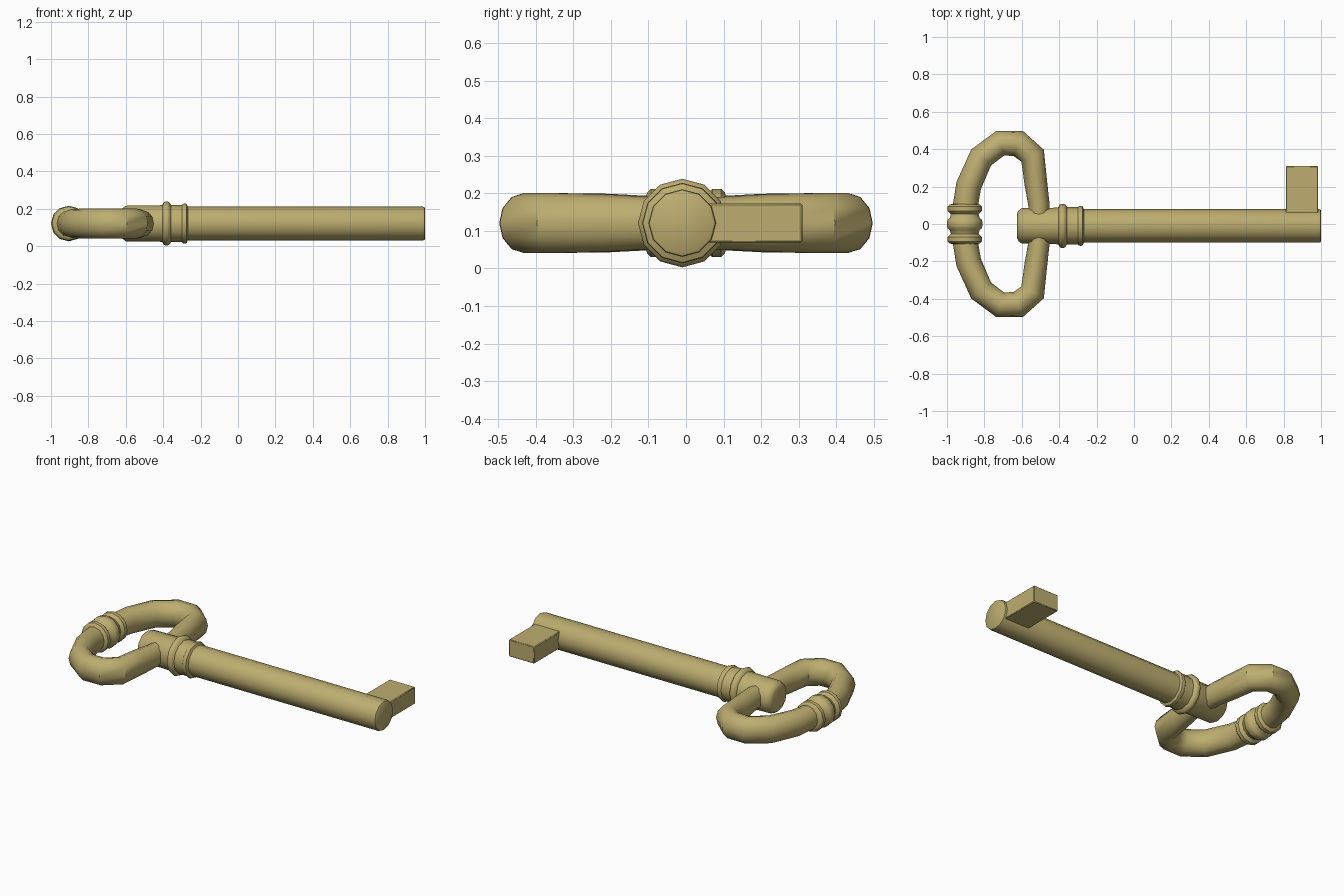
import bpy, bmesh
from math import sin, cos, tau, radians
from mathutils import Vector

if "Cube" in bpy.data.objects:
    bpy.data.objects.remove(bpy.data.objects["Cube"])

Z = 0.121
SHAFT_Y = -0.01
SIDES = 12

brass = bpy.data.materials.new("aged_brass")
brass.diffuse_color = (0.51, 0.42, 0.16, 1)
brass.use_nodes = True
brass.node_tree.nodes["Principled BSDF"].inputs["Base Color"].default_value = brass.diffuse_color


def finish(name, bm):
    bmesh.ops.recalc_face_normals(bm, faces=bm.faces)
    mesh = bpy.data.meshes.new(name)
    bm.to_mesh(mesh)
    bm.free()
    mesh.shade_smooth()
    mesh.set_sharp_from_angle(angle=radians(40))
    mesh.materials.append(brass)
    obj = bpy.data.objects.new(name, mesh)
    bpy.context.collection.objects.link(obj)
    return obj


def loft(name, stations, tangents, closed=False):
    """Skin elliptical rings; station = (x, y, width radius, height radius)."""
    bm = bmesh.new()
    rings = []
    for (x, y, rw, rh), t in zip(stations, tangents):
        side = Vector((-t.y, t.x, 0)).normalized()
        c = Vector((x, y, Z))
        rings.append([bm.verts.new(c + side * rw * sin(tau * i / SIDES)
                                   + Vector((0, 0, rh * cos(tau * i / SIDES))))
                      for i in range(SIDES)])
    n = len(rings)
    for k in range(n if closed else n - 1):
        a, b = rings[k], rings[(k + 1) % n]
        for i in range(SIDES):
            j = (i + 1) % SIDES
            bm.faces.new((a[i], a[j], b[j], b[i]))
    if not closed:
        bm.faces.new(rings[0])
        bm.faces.new(rings[-1])
    return finish(name, bm)


# Shaft, stem head and the two collar rings as one turned profile along x
profile = [(-0.625, 0.065), (-0.618, 0.081), (-0.60, 0.095), (-0.42, 0.097),
           (-0.405, 0.100), (-0.397, 0.113), (-0.387, 0.118), (-0.377, 0.118),
           (-0.367, 0.113), (-0.358, 0.100), (-0.30, 0.100), (-0.295, 0.105),
           (-0.285, 0.107), (-0.275, 0.105), (-0.268, 0.090), (0.988, 0.090),
           (0.996, 0.088), (1.0, 0.082)]
loft("shaft", [(x, SHAFT_Y, r, r) for x, r in profile], [Vector((1, 0, 0))] * len(profile))

# Bow: closed loop mirrored across y = 0
half = [(-0.508, 0.10, 0.057, 0.070), (-0.525, 0.22, 0.061, 0.077),
        (-0.542, 0.365, 0.068, 0.080), (-0.618, 0.430, 0.071, 0.080),
        (-0.715, 0.432, 0.069, 0.080), (-0.817, 0.356, 0.068, 0.080),
        (-0.884, 0.205, 0.068, 0.078), (-0.903, 0.09, 0.067, 0.072)]
path = half + [(x, -y, w, h) for x, y, w, h in reversed(half)]
pts = [Vector((p[0], p[1], 0)) for p in path]
tans = [(pts[(i + 1) % len(pts)] - pts[i]).normalized() + (pts[i] - pts[i - 1]).normalized()
        for i in range(len(pts))]
loft("bow", path, tans, closed=True)

# Three beads turned around the far side of the bow
half_bead = [(0.108, 0.066), (0.103, 0.082), (0.093, 0.091), (0.070, 0.091),
             (0.060, 0.082), (0.053, 0.074), (0.032, 0.080), (0.022, 0.092),
             (0.008, 0.095)]
beads = half_bead + [(-y, r) for y, r in reversed(half_bead)]
loft("bow_beads", [(-0.905, y, r, r) for y, r in beads], [Vector((0, -1, 0))] * len(beads))

# Bit: plain rectangular blade near the shaft tip
bm = bmesh.new()
bmesh.ops.create_cube(bm, size=1)
lo, hi = Vector((0.812, 0.0, 0.069)), Vector((0.985, 0.31, 0.173))
for v in bm.verts:
    v.co = Vector([lo[i] + (v.co[i] + 0.5) * (hi[i] - lo[i]) for i in range(3)])
bmesh.ops.bevel(bm, geom=list(bm.edges), offset=0.004, segments=1, affect='EDGES')
finish("bit", bm)
